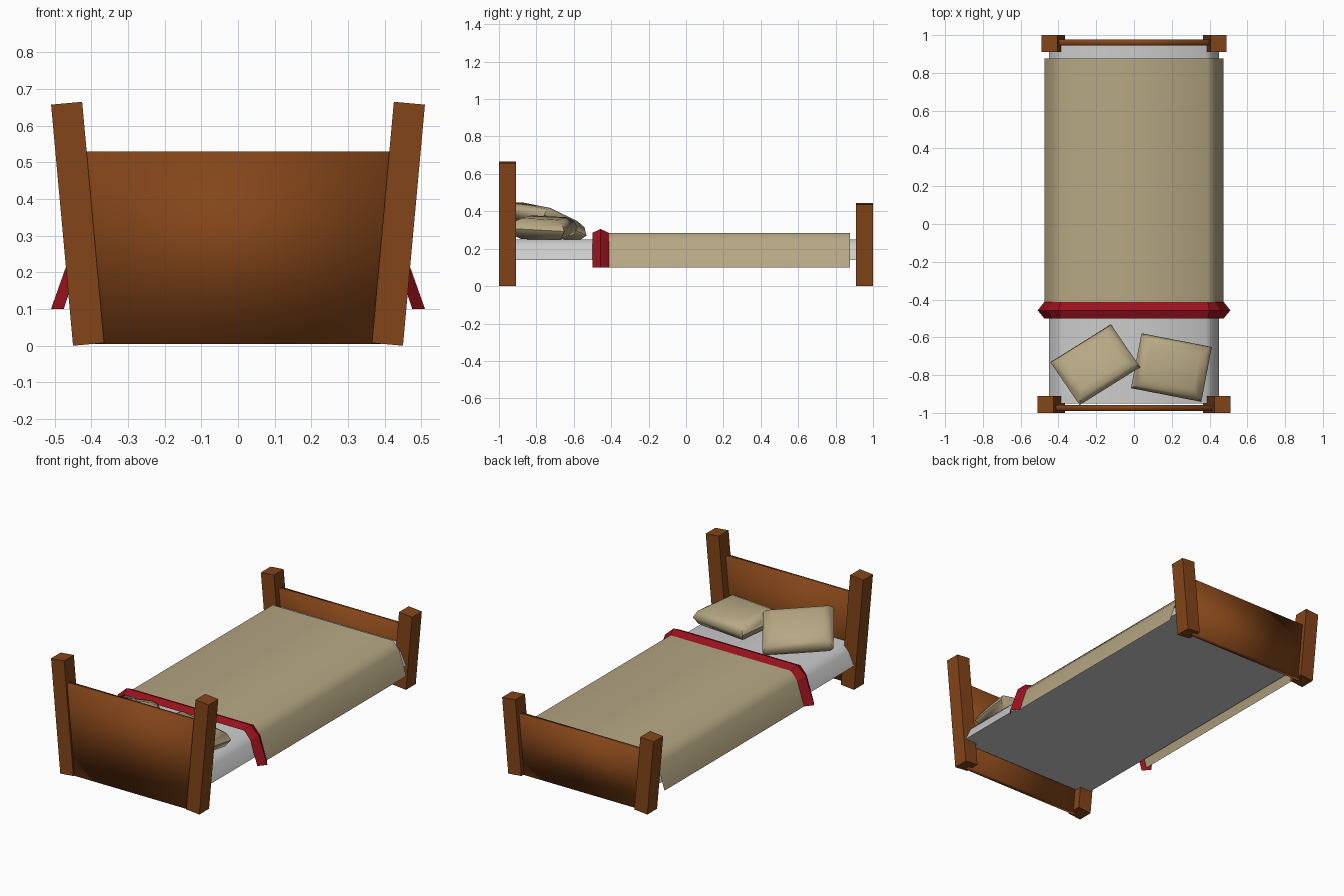
import bpy, math
from mathutils import Matrix, Euler, Vector

if "Cube" in bpy.data.objects:
    bpy.data.objects.remove(bpy.data.objects["Cube"])


def material(name, rgb):
    m = bpy.data.materials.new(name)
    m.diffuse_color = (*rgb, 1)
    m.use_nodes = True
    m.node_tree.nodes["Principled BSDF"].inputs["Base Color"].default_value = m.diffuse_color
    return m


WOOD = material("wood", (0.23, 0.06, 0.01))
LINEN = material("linen", (0.47, 0.39, 0.23))
RED = material("red_trim", (0.32, 0.006, 0.012))


def loft(name, rings, mat=None, closed=True, caps=True, smooth=30):
    """Skin a list of equal-length point rings into one object."""
    n = len(rings[0])
    faces = []
    for r in range(len(rings) - 1):
        for i in range(n if closed else n - 1):
            j = (i + 1) % n
            faces.append((r * n + i, r * n + j, (r + 1) * n + j, (r + 1) * n + i))
    if caps:
        last = (len(rings) - 1) * n
        faces += [tuple(reversed(range(n))), tuple(range(last, last + n))]
    me = bpy.data.meshes.new(name)
    me.from_pydata([p for ring in rings for p in ring], [], faces)
    ob = bpy.data.objects.new(name, me)
    bpy.context.collection.objects.link(ob)
    bpy.context.view_layer.objects.active = ob
    bpy.ops.object.select_all(action='DESELECT')
    ob.select_set(True)
    bpy.ops.object.mode_set(mode='EDIT')
    bpy.ops.mesh.select_all(action='SELECT')
    bpy.ops.mesh.normals_make_consistent(inside=False)
    bpy.ops.object.mode_set(mode='OBJECT')
    if smooth:
        bpy.ops.object.shade_smooth_by_angle(angle=math.radians(smooth))
    if mat:
        me.materials.append(mat)
    return ob


def rect(hx, hy, z):
    return [(-hx, -hy, z), (hx, -hy, z), (hx, hy, z), (-hx, hy, z)]


def mirrored(half, y):
    """Symmetric cross-section at y from (x, z) points on the right side."""
    pts = half + [(-x, z) for x, z in reversed(half)]
    return [(x, y, z) for x, z in pts]


# Posts leaning outward
LEAN = math.radians(5.2)
for end, y, h in (("head", -0.955, 0.66), ("foot", 0.955, 0.437)):
    for side, s in (("left", -1), ("right", 1)):
        post = loft(f"{end}_post_{side}", [rect(0.0425, 0.045, 0), rect(0.0425, 0.045, h)],
                    WOOD, smooth=0)
        post.data.transform(Matrix.Translation((s * 0.4075, y, 0.004)) @
                            Matrix.Rotation(s * LEAN, 4, 'Y'))

# Boards, flaring with the posts; ends are buried in them
for name, y, top in (("headboard", -0.973, 0.53), ("footboard", 0.96, 0.35)):
    rings = []
    for s in (-1, 1):
        lo, hi = s * 0.39, s * (0.39 + top * math.tan(LEAN))
        rings.append([(lo, y - 0.016, 0.005), (lo, y + 0.016, 0.005),
                      (hi, y + 0.016, top), (hi, y - 0.016, top)])
    loft(name, rings, WOOD, smooth=100)

# Mattress
half = [(0.45, 0.14), (0.415, 0.215), (0.38, 0.25)]
loft("mattress", [mirrored(half, -0.95), mirrored(half, 0.95)], smooth=50)

# Blanket draped over it, an open sheet
drape = [(0.475, 0.10), (0.43, 0.24), (0.39, 0.285)]
loft("blanket", [mirrored(drape, -0.46), mirrored(drape, 0.877)],
     LINEN, closed=False, caps=False, smooth=60)

# Ridged red hem at the blanket's head end
ridge = [(0.51, 0.10), (0.455, 0.255), (0.40, 0.305)]
loft("blanket_hem", [mirrored(drape, -0.50), mirrored(ridge, -0.457), mirrored(drape, -0.413)],
     RED, closed=False, caps=False, smooth=20)

# Pillows: pinched at the seam, flat top and bottom
PILLOW = [rect(0.135, 0.095, -0.056), rect(0.168, 0.13, -0.038), rect(0.19, 0.148, 0),
          rect(0.168, 0.13, 0.038), rect(0.135, 0.095, 0.056)]
for name, loc, rot in (("pillow_left", (-0.205, -0.745, 0.345), (-22, 6, 32)),
                       ("pillow_right", (0.198, -0.76, 0.31), (-3, 3, -11))):
    p = loft(name, PILLOW, LINEN, smooth=60)
    p.location = loc
    p.rotation_euler = Euler([math.radians(a) for a in rot])
